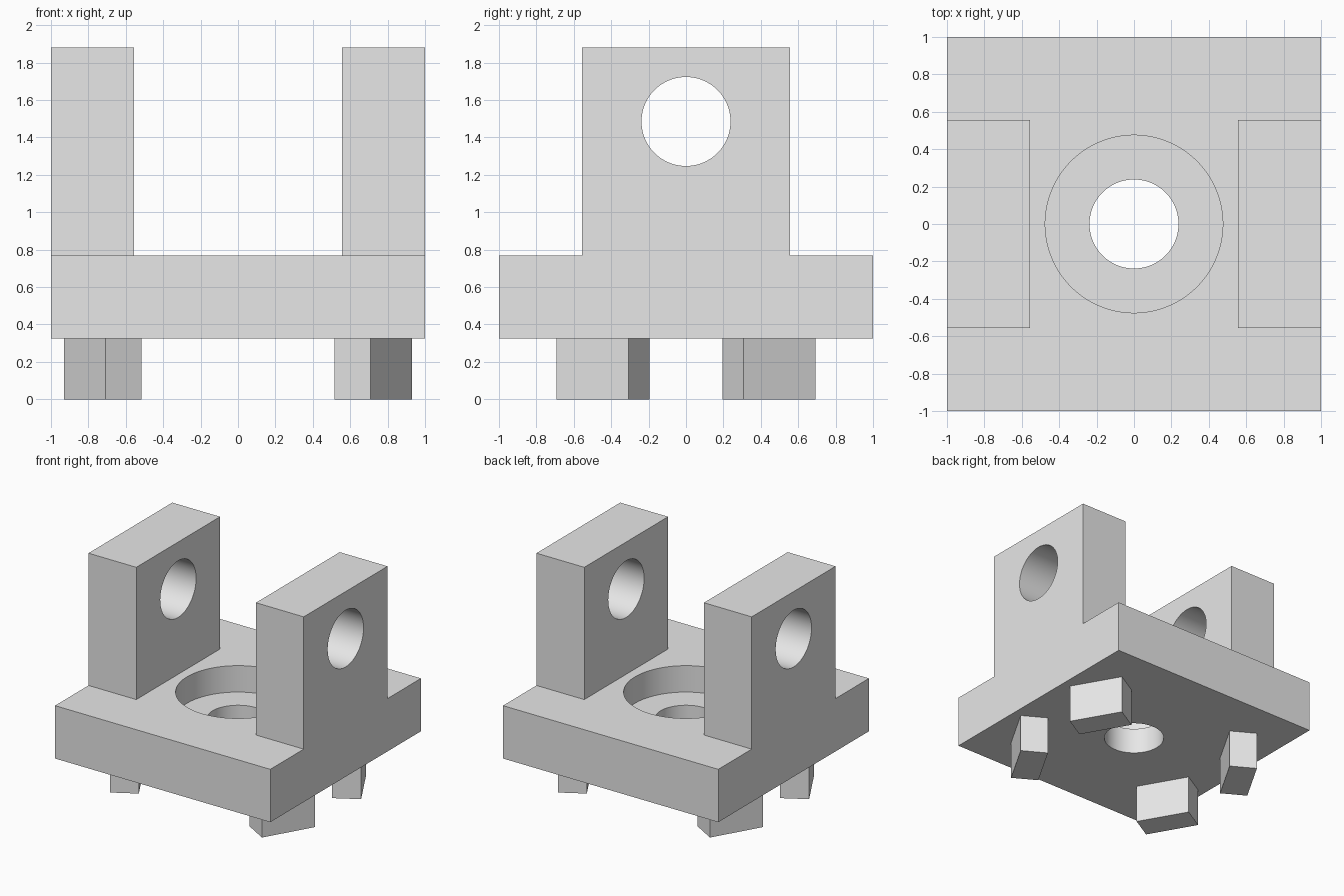
import bpy, bmesh, math
from mathutils import Matrix, Vector

if "Cube" in bpy.data.objects:
    bpy.data.objects.remove(bpy.data.objects["Cube"], do_unlink=True)

PEG_H, BASE_TOP, TOP = 0.325, 0.769, 1.88
INNER = 0.556            # inner face of the lugs and half their width
BORE, COUNTERBORE = 0.238, 0.475
PIVOT_Z = 1.485

grey = bpy.data.materials.new("plain grey")
grey.use_nodes = True
grey.diffuse_color = (0.8, 0.8, 0.8, 1)
grey.node_tree.nodes["Principled BSDF"].inputs["Base Color"].default_value = (0.8, 0.8, 0.8, 1)


def make_object(name, bm):
    bmesh.ops.recalc_face_normals(bm, faces=bm.faces[:])
    mesh = bpy.data.meshes.new(name)
    bm.to_mesh(mesh)
    bm.free()
    mesh.materials.append(grey)
    obj = bpy.data.objects.new(name, mesh)
    bpy.context.collection.objects.link(obj)
    return obj


def activate(obj):
    bpy.ops.object.select_all(action='DESELECT')
    obj.select_set(True)
    bpy.context.view_layer.objects.active = obj


def drill(target, radius, length, matrix):
    """Cut a round hole through the target."""
    bm = bmesh.new()
    bmesh.ops.create_cone(bm, cap_ends=True, segments=96, radius1=radius,
                          radius2=radius, depth=length, matrix=matrix)
    cutter = make_object("hole_cutter", bm)
    cutter.hide_render = True
    mod = target.modifiers.new("hole", 'BOOLEAN')
    mod.operation = 'DIFFERENCE'
    mod.solver = 'EXACT'
    mod.object = cutter
    activate(target)
    bpy.ops.object.modifier_apply(modifier=mod.name)
    bpy.data.objects.remove(cutter, do_unlink=True)


# Bracket: square slab, cut into a grid, with a lug raised on each side
bm = bmesh.new()
thickness = BASE_TOP - PEG_H
bmesh.ops.create_cube(bm, size=1, matrix=Matrix.Translation((0, 0, PEG_H + thickness / 2))
                      @ Matrix.Diagonal((2, 2, thickness, 1)))
for axis in (Vector((1, 0, 0)), Vector((0, 1, 0))):
    for side in (-1, 1):
        bmesh.ops.bisect_plane(bm, geom=bm.verts[:] + bm.edges[:] + bm.faces[:],
                               plane_co=axis * side * INNER, plane_no=axis)
bm.normal_update()
for side in (-1, 1):
    face = next(f for f in bm.faces if f.normal.z > 0.9
                and f.calc_center_median().x * side > INNER
                and abs(f.calc_center_median().y) < 0.1)
    raised = bmesh.ops.extrude_face_region(bm, geom=[face])["geom"]
    bmesh.ops.translate(bm, vec=(0, 0, TOP - BASE_TOP),
                        verts=[v for v in raised if isinstance(v, bmesh.types.BMVert)])
    if face.is_valid:
        bmesh.ops.delete(bm, geom=[face], context='FACES_ONLY')
bmesh.ops.recalc_face_normals(bm, faces=bm.faces[:])
bmesh.ops.dissolve_limit(bm, angle_limit=0.01, verts=bm.verts[:], edges=bm.edges[:])
bracket = make_object("bracket", bm)

# Pivot hole through both lugs, then the stepped hole in the base
drill(bracket, BORE, 3, Matrix.Translation((0, 0, PIVOT_Z)) @ Matrix.Rotation(math.pi / 2, 4, 'Y'))
drill(bracket, COUNTERBORE, thickness, Matrix.Translation((0, 0, BASE_TOP)))
drill(bracket, BORE, 2, Matrix.Translation((0, 0, BASE_TOP - thickness / 2)))
activate(bracket)
bpy.ops.object.shade_smooth_by_angle(angle=math.radians(30))

# Four angled locating pegs under the base
for x_side, x_name in ((-1, "right"), (1, "left")):
    for y_side, y_name in ((-1, "front"), (1, "back")):
        bm = bmesh.new()
        bmesh.ops.create_cube(
            bm, size=1,
            matrix=Matrix.Translation((0.722 * x_side, 0.444 * y_side, PEG_H / 2))
            @ Matrix.Rotation(math.radians(30) * x_side * y_side, 4, 'Z')
            @ Matrix.Diagonal((0.222, 0.444, PEG_H, 1)))
        make_object(f"{y_name}_{x_name}_peg", bm)
